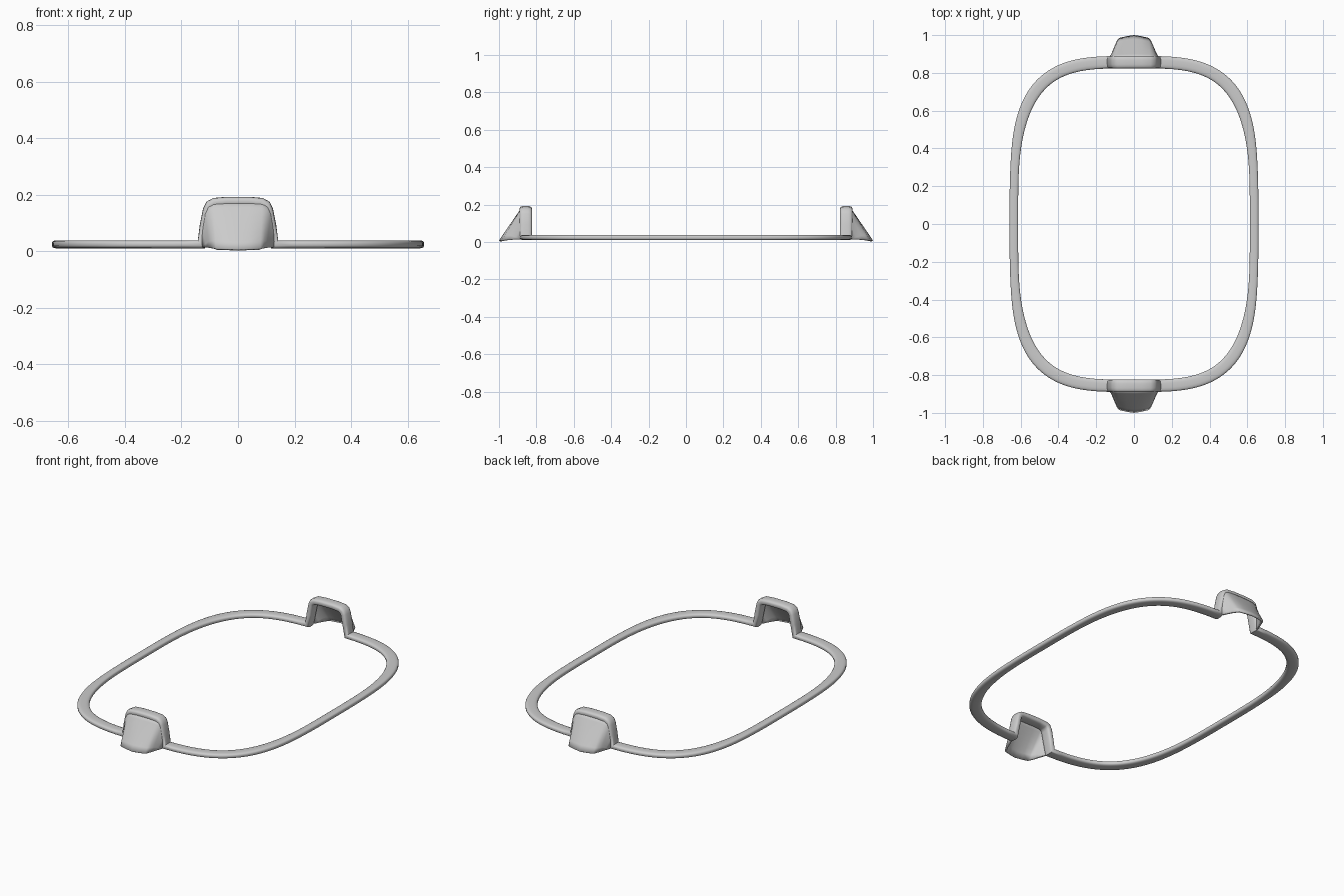
import bpy
from math import sin, cos, pi, sqrt
from mathutils import Vector

if "Cube" in bpy.data.objects:
    bpy.data.objects.remove(bpy.data.objects["Cube"])

A, B, N, Z = 0.636, 0.857, 3.5, 0.024    # ring half sizes, squareness, height


def make_object(name, verts, faces):
    mesh = bpy.data.meshes.new(name)
    mesh.from_pydata(verts, [], faces)
    mesh.update()
    obj = bpy.data.objects.new(name, mesh)
    bpy.context.collection.objects.link(obj)
    bpy.context.view_layer.objects.active = obj
    bpy.ops.object.select_all(action='DESELECT')
    obj.select_set(True)
    bpy.ops.object.mode_set(mode='EDIT')
    bpy.ops.mesh.select_all(action='SELECT')
    bpy.ops.mesh.normals_make_consistent(inside=False)
    bpy.ops.object.mode_set(mode='OBJECT')
    bpy.ops.object.shade_smooth_by_angle(angle=pi / 3)
    return obj


def plan_y(x):
    return B * (1 - (abs(x) / A) ** N) ** (1 / N)


def squared(v):
    return abs(v) ** 0.65 * (1 if v > 0 else -1)


# Quarter of the ring path: rounded rectangle, then the raised arch at the end
quarter = []
for i in range(41):
    t = i / 40 * pi / 2
    x, y = A * cos(t) ** (2 / N), B * sin(t) ** (2 / N)
    if x > 0.16:
        quarter.append(Vector((x, y, Z)))
# extra point on the long straight side
quarter.insert(1, Vector((A * (1 - 0.1 ** N) ** (1 / N), 0.1 * B, Z)))
for x, z in ((0.130, Z), (0.118, 0.09), (0.107, 0.145), (0.099, 0.162),
             (0.083, 0.171), (0.04, 0.175), (0, 0.175)):
    quarter.append(Vector((x, plan_y(x), z)))


def flip(pts, sx, sy):
    return [Vector((p.x * sx, p.y * sy, p.z)) for p in pts]


half = quarter + flip(quarter, -1, 1)[::-1][1:]
path = half + flip(half, 1, -1)[::-1][1:-1]

# Ring with two raised arches: softly squared section swept along the path
SIDES = 16
verts, faces = [], []
count = len(path)
for i, p in enumerate(path):
    t1 = (p - path[i - 1]).normalized()
    t2 = (path[(i + 1) % count] - p).normalized()
    tan = (t1 + t2).normalized()
    gx = abs(p.x / A) ** (N - 1) / A * (1 if p.x > 0 else -1)
    gy = abs(p.y / B) ** (N - 1) / B * (1 if p.y > 0 else -1)
    out = Vector((gx, gy, 0)).normalized()
    side = tan.cross(out).normalized()
    miter = 1 / max(0.6, sqrt((1 + t1.dot(t2)) / 2))
    f = min(1, max(0, (abs(p.y) - 0.25) / 0.5))
    wide = 0.023 + 0.010 * f * f * (3 - 2 * f)
    g = min(1, max(0, (p.z - Z) / 0.05))
    thick = (0.0145 + 0.003 * g) * miter
    for k in range(SIDES):
        a = 2 * pi * (k + 0.5) / SIDES
        verts.append(p + out * (wide * squared(cos(a))) + side * (thick * squared(sin(a))))
        j, m = (i + 1) % count, (k + 1) % SIDES
        faces.append((i * SIDES + k, i * SIDES + m, j * SIDES + m, j * SIDES + k))
make_object("ring_with_arches", verts, faces)

# Sloping hoods: open shells lofted from each arch down to a faceted ground edge
top = [Vector(c) for c in ((0.134, 0.876, 0.022), (0.126, 0.876, 0.09), (0.115, 0.876, 0.149),
                           (0.104, 0.876, 0.170), (0.085, 0.876, 0.178), (0.04, 0.876, 0.180),
                           (0, 0.876, 0.180))]
low = [Vector(c) for c in ((0.120, 0.885, 0.014), (0.108, 0.916, 0.013), (0.096, 0.946, 0.011),
                           (0.086, 0.968, 0.009), (0.077, 0.981, 0.007), (0.038, 0.990, 0.006),
                           (0, 0.996, 0.005))]
top += flip(top, -1, 1)[::-1][1:]
low += flip(low, -1, 1)[::-1][1:]
ROWS = 6
for name, sy in (("rear_hood", 1), ("front_hood", -1)):
    verts, faces = [], []
    n = len(top)
    for r in range(ROWS + 1):
        verts += flip([a.lerp(b, r / ROWS) for a, b in zip(top, low)], 1, sy)
    for r in range(ROWS):
        for k in range(n - 1):
            q = r * n + k
            faces.append((q, q + 1, q + n + 1, q + n))
    hood = make_object(name, verts, faces)
    shell = hood.modifiers.new("thickness", 'SOLIDIFY')
    shell.thickness = 0.010
    shell.offset = 0
